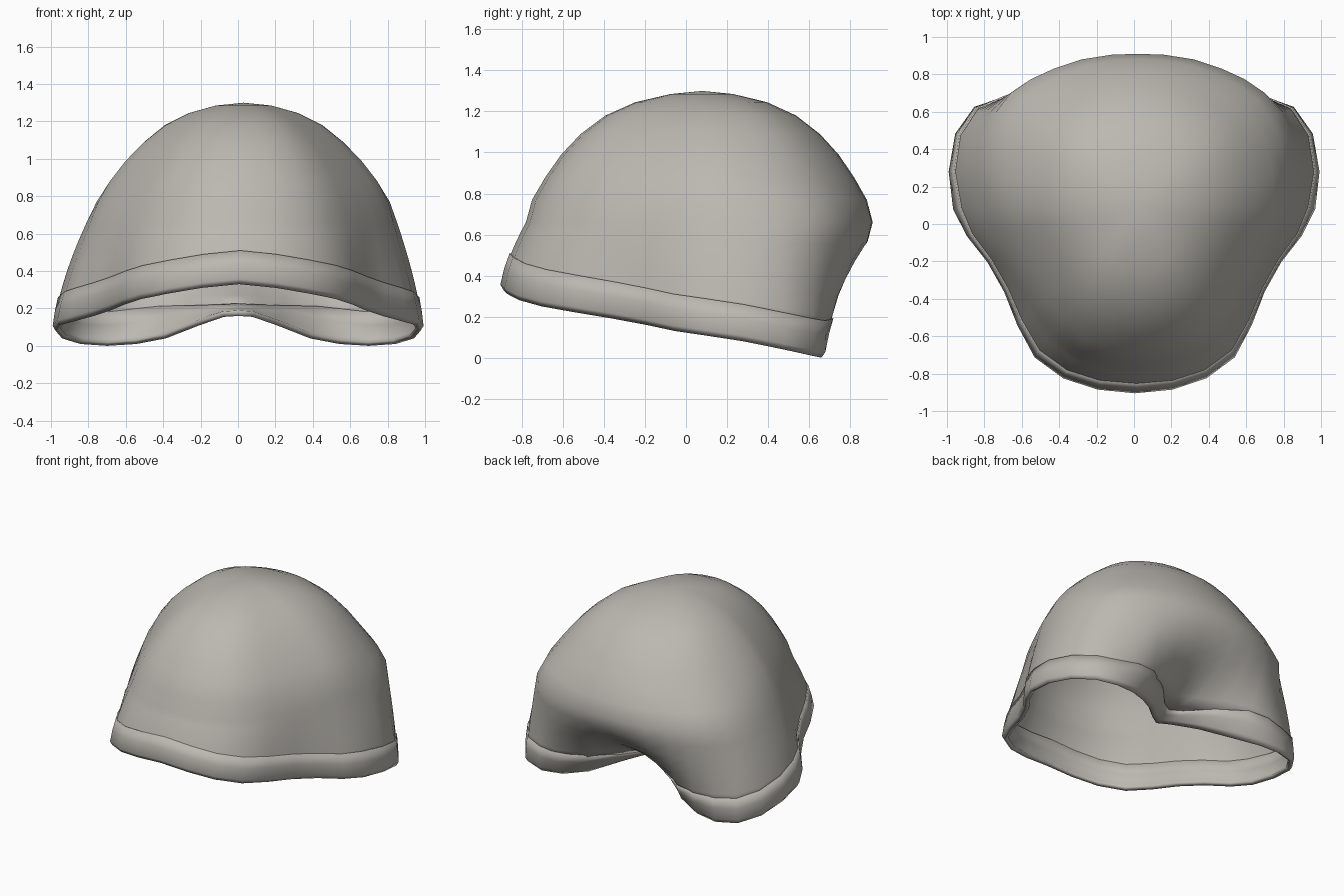
import bpy
import math
from mathutils import Vector

cube = bpy.data.objects.get("Cube")
if cube:
    bpy.data.objects.remove(cube, do_unlink=True)

TOP = 1.3
CENTRE_Y = 0.08
SIDE_REACH, BACK_REACH = .83, .83

# Half outline of the rim, front to back notch: x, y, z
RIM = [(0, -.9, .33), (.2, -.88, .31), (.38, -.82, .28), (.53, -.71, .25),
       (.62, -.54, .22), (.69, -.36, .19), (.78, -.2, .16), (.89, -.06, .13),
       (.965, .08, .11), (.985, .28, .08), (.95, .48, .04), (.85, .62, .01),
       (.7, .67, 0), (.54, .65, .01), (.38, .57, .04), (.2, .42, .11),
       (.07, .29, .155), (0, .24, .16)]
# Matching half outline where the crown is fullest: x, y
FULL = [(0, -.78), (.18, -.76), (.34, -.7), (.47, -.59), (.56, -.45), (.64, -.3),
        (.71, -.16), (.77, -.03), (.81, .1), (.83, .28), (.815, .45), (.765, .59),
        (.68, .7), (.57, .775), (.45, .83), (.3, .88), (.14, .905), (0, .91)]
FULL_Z = .66


def mirrored(half):
    """Close a half outline into a full ring."""
    return half + [Vector((-p.x, p.y, p.z)) for p in half[-2:0:-1]]


rim = mirrored([Vector(p) for p in RIM])
full = mirrored([Vector((x, y, FULL_Z)) for x, y in FULL])


def clamp(value):
    return max(0, min(1, value))


def hem_height(r):
    """The hem narrows to almost nothing at the back notch."""
    if r.y > 0 and abs(r.x) < .6:
        return max(.035, min(.18, .2 - r.z))
    return .18


def wall_point(r, m, f):
    """Point on the lower wall, at fraction f of the way up from rim to fullest part."""
    side = f ** 1.5
    if r.y > 0:
        # The back rounds out over the rim
        rounded = math.sin(f * math.pi / 2) ** .85
        side += (rounded - side) * clamp((m.y - r.y) / .1)
    p = r.lerp(m, side)
    p.z = r.z + (m.z - r.z) * f
    return p


def hem_ring(share):
    """Ring at a share of the hem height above the rim."""
    return [wall_point(r, m, share * hem_height(r) / (m.z - r.z)) for r, m in zip(rim, full)]


def wall_ring(share):
    """Ring between the hem and the fullest part."""
    ring = []
    for r, m in zip(rim, full):
        start = .7 * hem_height(r) / (m.z - r.z)
        ring.append(wall_point(r, m, start + (1 - start) * share))
    return ring


def upper_ring(scale, z, squeeze, roundness):
    """Ring of the crown, shrunk toward its top; the back corners round off."""
    ring = []
    for m in full:
        x, y = m.x, m.y - CENTRE_Y
        if y > 0:
            ellipse = 1 / math.hypot(x / SIDE_REACH, y / BACK_REACH)
            fit = 1 + (ellipse - 1) * roundness
            x, y = x * fit, y * fit
        ring.append(Vector((x * scale * squeeze, CENTRE_Y + y * scale, z)))
    return ring


def skew(p):
    """The soft crown leans a little to one side."""
    return Vector((p.x + .03 * clamp(p.z / .8) ** 2, p.y, p.z))


def make_shell(name, rings, thickness, material, tip=None):
    n = len(rings[0])
    verts = [skew(p) for ring in rings for p in ring]
    faces = [(i * n + j, i * n + (j + 1) % n, (i + 1) * n + (j + 1) % n, (i + 1) * n + j)
             for i in range(len(rings) - 1) for j in range(n)]
    if tip:
        last = (len(rings) - 1) * n
        verts.append(skew(tip))
        faces += [(last + j, last + (j + 1) % n, len(verts) - 1) for j in range(n)]
    mesh = bpy.data.meshes.new(name)
    mesh.from_pydata(verts, [], faces)
    mesh.materials.append(material)
    obj = bpy.data.objects.new(name, mesh)
    bpy.context.collection.objects.link(obj)
    wall = obj.modifiers.new("wall", 'SOLIDIFY')
    wall.thickness = thickness
    wall.offset = -1
    bpy.ops.object.select_all(action='DESELECT')
    obj.select_set(True)
    bpy.context.view_layer.objects.active = obj
    bpy.ops.object.shade_smooth_by_angle(angle=math.radians(60))


def pushed_out(ring, amount):
    """Move a ring outward along its own outline normal."""
    result = []
    for j, p in enumerate(ring):
        along = ring[(j + 1) % len(ring)] - ring[j - 1]
        result.append(p + Vector((along.y, -along.x, 0)).normalized() * amount)
    return result


cloth = bpy.data.materials.new("warm grey cloth")
cloth.use_nodes = True
colour = (.5, .48, .44, 1)
cloth.diffuse_color = colour
cloth.node_tree.nodes["Principled BSDF"].inputs["Base Color"].default_value = colour

# Crown of the cap
crown_rings = [wall_ring(s) for s in (0, .15, .3, .45, .6, .8)]
crown_rings += [full, upper_ring(.965, .77, .985, .25), upper_ring(.89, .88, .98, .5),
                upper_ring(.8, .99, .96, .5), upper_ring(.69, 1.09, .94, .4),
                upper_ring(.55, 1.18, .93, .3), upper_ring(.38, 1.245, .93, .3),
                upper_ring(.18, 1.285, 1, .3)]
make_shell("crown", crown_rings, .015, cloth, Vector((0, CENTRE_Y, TOP)))

# Folded hem band, standing slightly proud of the crown
hem_rings = [pushed_out(rim, -.01)]
hem_rings += [pushed_out(hem_ring(s), .008) for s in (.15, .6, 1)]
make_shell("hem_band", hem_rings, .03, cloth)
